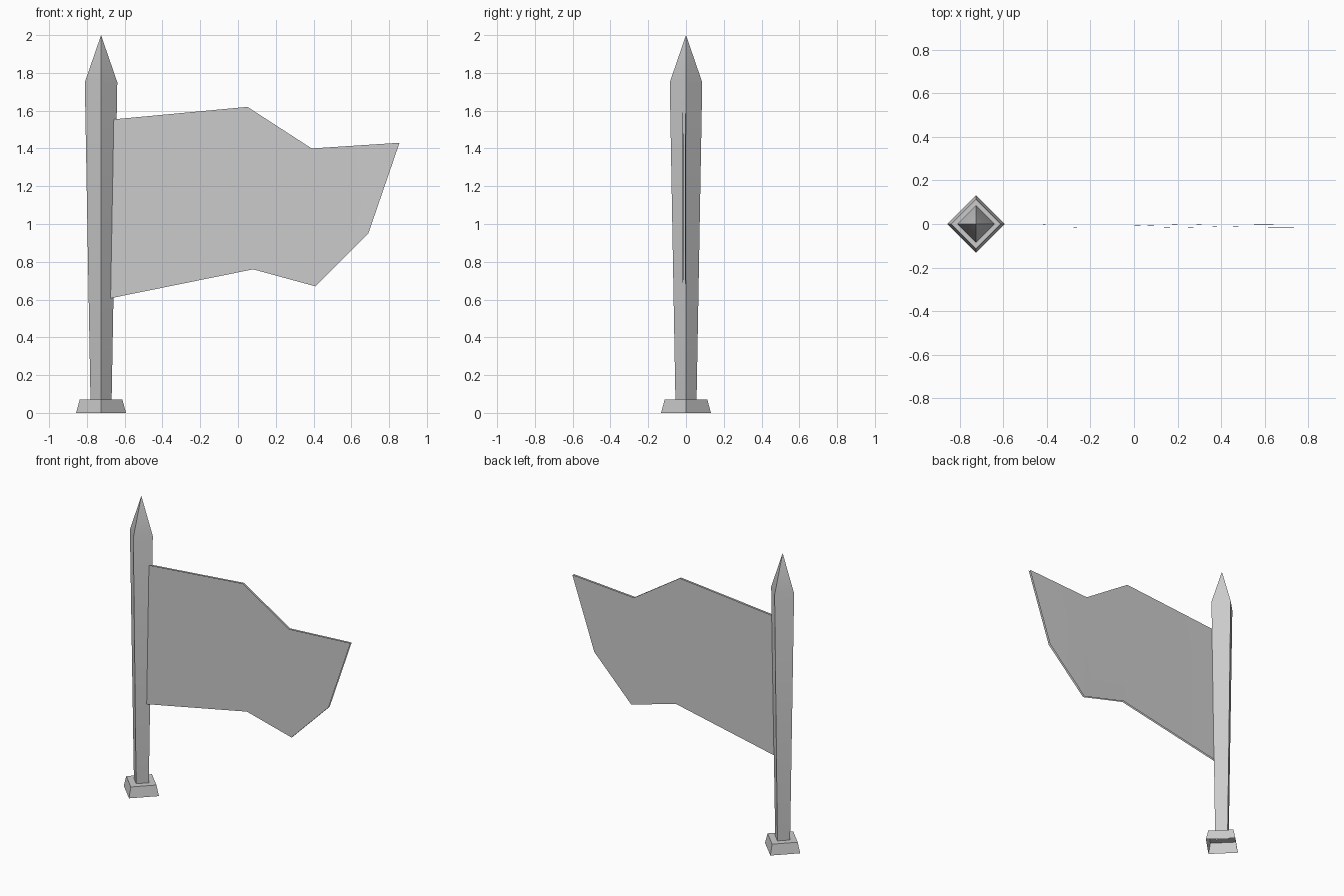
import bpy
import bmesh
import math

cube = bpy.data.objects.get("Cube")
if cube:
    bpy.data.objects.remove(cube, do_unlink=True)

# Single grey material
grey = bpy.data.materials.new("plain_grey")
grey.use_nodes = True
colour = (0.6, 0.6, 0.6, 1.0)
grey.diffuse_color = colour
grey.node_tree.nodes["Principled BSDF"].inputs["Base Color"].default_value = colour

POLE_X = -0.725


def finish(name, bm):
    """Turn a bmesh into a shaded object."""
    mesh = bpy.data.meshes.new(name)
    bm.to_mesh(mesh)
    bm.free()
    mesh.materials.append(grey)
    obj = bpy.data.objects.new(name, mesh)
    bpy.context.collection.objects.link(obj)
    bpy.ops.object.select_all(action='DESELECT')
    obj.select_set(True)
    bpy.context.view_layer.objects.active = obj
    bpy.ops.object.shade_smooth_by_angle(angle=math.radians(30))
    return obj


def diamond_tower(name, profile):
    """Loft four-cornered rings (radius, z); radius 0 closes to a point."""
    bm = bmesh.new()
    previous = None
    for radius, z in profile:
        count = 4 if radius else 1
        ring = [bm.verts.new((POLE_X + radius * math.cos(i * math.pi / 2),
                              radius * math.sin(i * math.pi / 2), z))
                for i in range(count)]
        if previous:
            for i in range(4):
                j = (i + 1) % 4
                if count == 1:
                    bm.faces.new((previous[i], previous[j], ring[0]))
                else:
                    bm.faces.new((previous[i], previous[j], ring[j], ring[i]))
        previous = ring
    return finish(name, bm)


# Hollow foot, open underneath, with a flat rim around the pole
diamond_tower("base", [(0.132, 0.0), (0.113, 0.07), (0.056, 0.07)])

# Flaring pole with a pointed tip
diamond_tower("pole", [(0.056, 0.07), (0.086, 1.75), (0.0, 2.0)])

# Cloth columns: top (x, z), bottom (x, z), sideways sway
columns = [((-0.68, 1.552), (-0.68, 0.606), 0.0),
           ((0.05, 1.62), (0.08, 0.76), -0.004),
           ((0.39, 1.40), (0.41, 0.67), 0.003),
           ((0.855, 1.43), (0.69, 0.95), -0.001)]

# Flag made of a front and a back sheet
bm = bmesh.new()
for y, front in ((-0.015, True), (-0.002, False)):
    rows = [(bm.verts.new((top[0], y + sway, top[1])),
             bm.verts.new((low[0], y + sway, low[1])))
            for top, low, sway in columns]
    for (top_a, low_a), (top_b, low_b) in zip(rows, rows[1:]):
        loop = (low_a, low_b, top_b, top_a)
        bm.faces.new(loop if front else loop[::-1])
finish("flag", bm)
